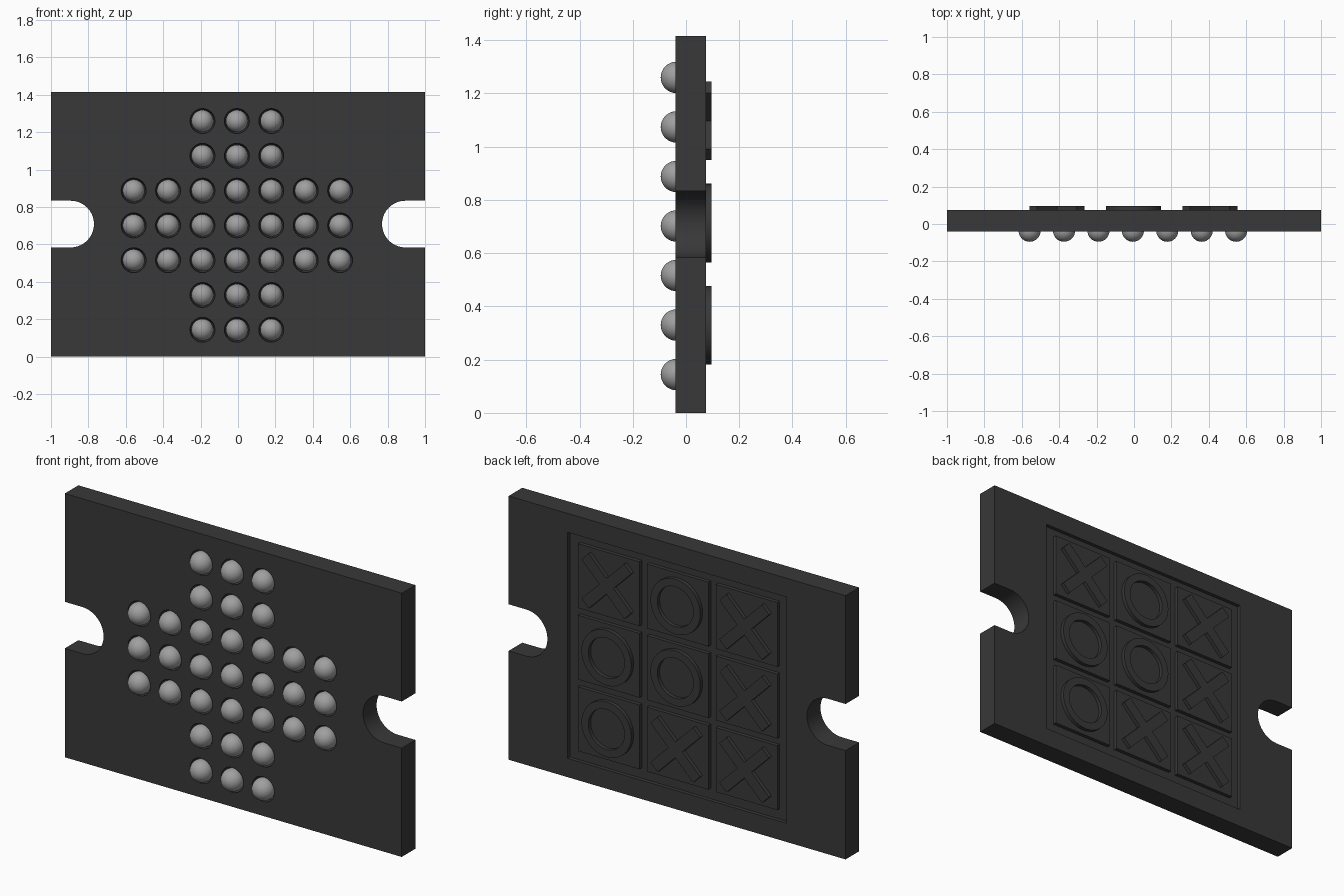
import bpy, bmesh, math
from mathutils import Matrix, Vector

if "Cube" in bpy.data.objects:
    bpy.data.objects.remove(bpy.data.objects["Cube"])


def material(name, v):
    m = bpy.data.materials.new(name)
    m.diffuse_color = (v, v, v, 1)
    m.use_nodes = True
    m.node_tree.nodes["Principled BSDF"].inputs["Base Color"].default_value = m.diffuse_color
    return m


DARK = material("dark board", 0.04)
GREY = material("grey marble", 0.35)

W, H = 1.0, 1.415            # half width, height
FRONT, BACK = -0.04, 0.075   # faces of the board
MID = 0.709


def finish(name, bm, mat, angle=35):
    bmesh.ops.recalc_face_normals(bm, faces=bm.faces)
    me = bpy.data.meshes.new(name)
    bm.to_mesh(me)
    bm.free()
    ob = bpy.data.objects.new(name, me)
    bpy.context.collection.objects.link(ob)
    me.materials.append(mat)
    bpy.ops.object.select_all(action='DESELECT')
    bpy.context.view_layer.objects.active = ob
    ob.select_set(True)
    bpy.ops.object.shade_smooth_by_angle(angle=math.radians(angle))
    return ob


def prism(bm, pts, y0, y1):
    """Extrude an (x, z) outline from y0 to y1."""
    f = bm.faces.new([bm.verts.new((x, y0, z)) for x, z in pts])
    r = bmesh.ops.extrude_face_region(bm, geom=[f])
    for v in r['geom']:
        if isinstance(v, bmesh.types.BMVert):
            v.co.y = y1


def box(bm, cx, cz, w, h, y0, y1):
    x, z = w / 2, h / 2
    prism(bm, [(cx - x, cz - z), (cx + x, cz - z), (cx + x, cz + z), (cx - x, cz + z)], y0, y1)


def sphere(bm, x, y, z, r, u=32, v=16):
    m = Matrix.Translation((x, y, z)) @ Matrix.Rotation(math.pi / 2, 4, 'X')
    bmesh.ops.create_uvsphere(bm, u_segments=u, v_segments=v, radius=r, matrix=m)


# board outline with a rounded hand notch on each side
R = 0.125
right = [(W, 0), (W, MID - R)]
right += [(W - 0.105 + R * math.cos(a), MID + R * math.sin(a))
          for a in [-math.pi / 2 - math.pi * i / 20 for i in range(21)]]
right += [(W, MID + R), (W, H)]
bm = bmesh.new()
prism(bm, right + [(-x, z) for x, z in reversed(right)], FRONT, BACK)
board = finish("board", bm, DARK)

# cross-shaped layout of marbles
spots = [(-0.006 + 0.184 * i, 0.702 + 0.186 * j)
         for i in range(-3, 4) for j in range(-3, 4) if abs(i) < 2 or abs(j) < 2]

# cut sockets in the front and a shallow panel in the back
bm = bmesh.new()
for x, z in spots:
    sphere(bm, x, FRONT, z, 0.067, 32, 15)
sockets = finish("socket_cutter", bm, DARK)
bm = bmesh.new()
box(bm, 0, 0.707, 1.3, 1.213, BACK - 0.02, BACK + 0.1)
recess = finish("panel_cutter", bm, DARK)
for cutter in (sockets, recess):
    mod = board.modifiers.new("cut", 'BOOLEAN')
    mod.operation, mod.object, mod.solver = 'DIFFERENCE', cutter, 'EXACT'
    bpy.context.view_layer.objects.active = board
    bpy.ops.object.modifier_apply(modifier=mod.name)
    bpy.data.objects.remove(cutter)
bpy.ops.object.select_all(action='DESELECT')
board.select_set(True)
bpy.ops.object.shade_smooth_by_angle(angle=math.radians(35))

# marbles
bm = bmesh.new()
for x, z in spots:
    sphere(bm, x, -0.036, z, 0.059)
finish("marbles", bm, GREY, 60)

# raised tiles with crosses and rings on the back (rows read from behind)
rows = ["XOX", "OOX", "OXX"]
tiles, crosses, rings = bmesh.new(), bmesh.new(), bmesh.new()
TOP = 0.095
for r, row in enumerate(rows):
    for c, mark in enumerate(row):
        x, z = -0.003 + 0.409 * (1 - c), 0.713 + 0.384 * (1 - r)
        box(tiles, x, z, 0.365, 0.345, BACK - 0.022, BACK)
        if mark == "X":
            # twelve-sided cross outline turned by 45 degrees
            l, w = 0.179, 0.03
            pts = []
            for k in range(4):
                for p in ((w, w), (w, l), (-w, l)):
                    v = Matrix.Rotation(math.pi / 4 + k * math.pi / 2, 2) @ Vector(p)
                    pts.append((x + v.x, z + v.y))
            prism(crosses, pts, BACK - 0.005, TOP)
        else:
            n, loops = 48, []
            for rad, y in ((0.148, BACK - 0.005), (0.148, TOP), (0.107, TOP), (0.107, BACK - 0.005)):
                loops.append([rings.verts.new((x + rad * math.cos(2 * math.pi * i / n), y,
                                               z + rad * math.sin(2 * math.pi * i / n))) for i in range(n)])
            for a in range(4):
                p, q = loops[a], loops[(a + 1) % 4]
                for i in range(n):
                    j = (i + 1) % n
                    rings.faces.new((p[i], p[j], q[j], q[i]))
finish("tiles", tiles, DARK)
finish("cross_marks", crosses, DARK)
finish("ring_marks", rings, DARK)
